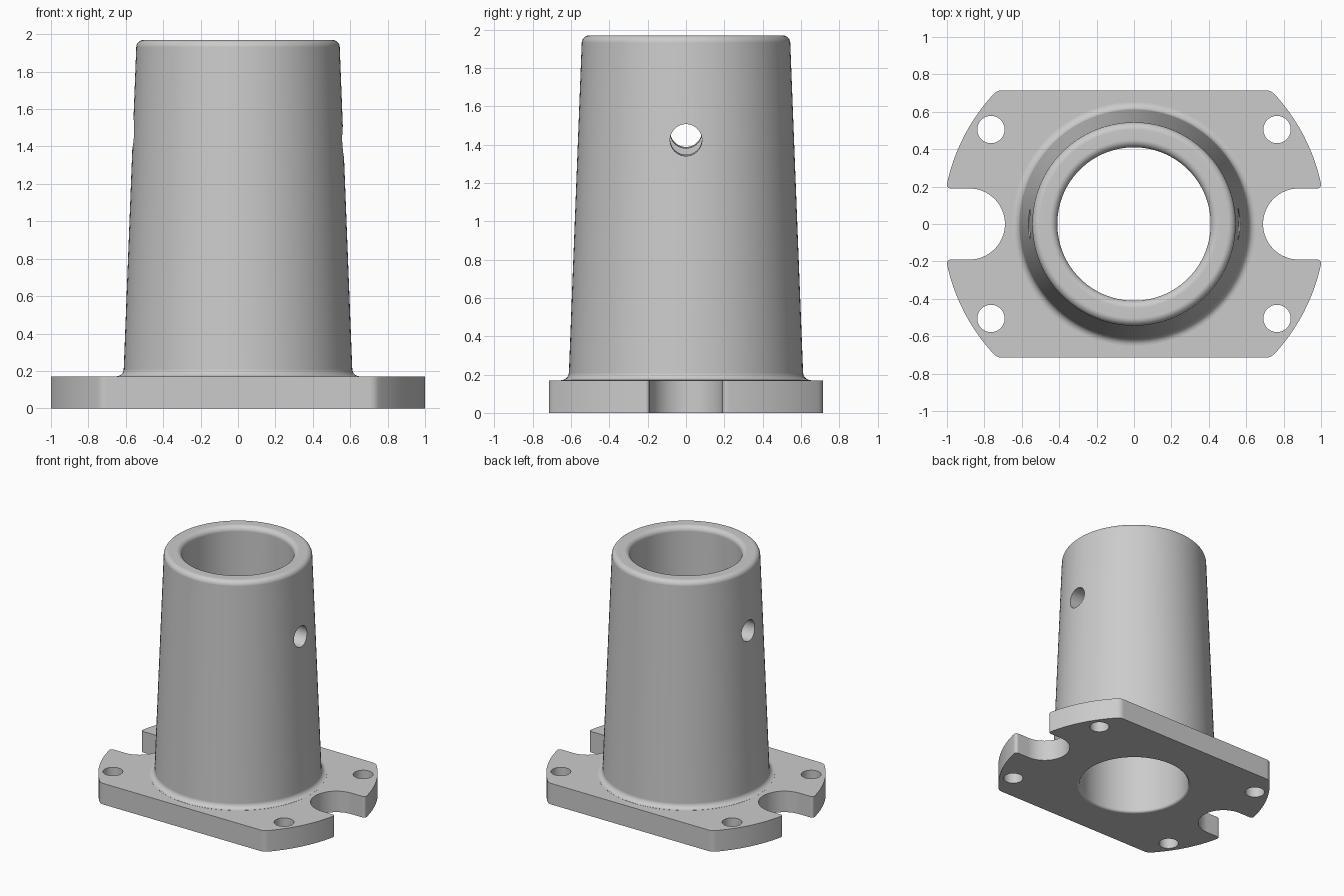
import bpy, bmesh, math
from mathutils import Vector, Matrix

if "Cube" in bpy.data.objects:
    bpy.data.objects.remove(bpy.data.objects["Cube"])

HEIGHT, FLANGE_H, BORE_R = 1.97, 0.17, 0.41
SEGMENTS = 96

grey = bpy.data.materials.new("cast_grey")
grey.use_nodes = True
colour = (0.6, 0.6, 0.6, 1)
grey.diffuse_color = colour
grey.node_tree.nodes["Principled BSDF"].inputs["Base Color"].default_value = colour


def make_object(name, bm):
    bmesh.ops.recalc_face_normals(bm, faces=bm.faces)
    mesh = bpy.data.meshes.new(name)
    bm.to_mesh(mesh)
    bm.free()
    mesh.materials.append(grey)
    obj = bpy.data.objects.new(name, mesh)
    bpy.context.collection.objects.link(obj)
    return obj


def arc(cx, cy, r, start, end, steps):
    """Points along a circular arc, angles in degrees."""
    angles = [math.radians(start + (end - start) * i / steps) for i in range(steps + 1)]
    return [(cx + r * math.cos(a), cy + r * math.sin(a)) for a in angles]


def lathe(name, profile):
    """Revolve an (r, z) profile that starts and ends on the axis."""
    bm = bmesh.new()
    verts = [bm.verts.new((r, 0, z)) for r, z in profile]
    edges = [bm.edges.new(pair) for pair in zip(verts, verts[1:])]
    bmesh.ops.spin(bm, geom=verts + edges, cent=(0, 0, 0), axis=(0, 0, 1),
                   angle=math.tau, steps=SEGMENTS, use_duplicate=False)
    bmesh.ops.remove_doubles(bm, verts=bm.verts, dist=1e-5)
    return make_object(name, bm)


def cylinder(name, radius, depth, matrix):
    bm = bmesh.new()
    bmesh.ops.create_cone(bm, cap_ends=True, segments=48, radius1=radius,
                          radius2=radius, depth=depth, matrix=matrix)
    return make_object(name, bm)


def combine(target, tool, operation):
    mod = target.modifiers.new(operation.lower(), "BOOLEAN")
    mod.object, mod.operation, mod.solver = tool, operation, "EXACT"
    bpy.context.view_layer.objects.active = target
    bpy.ops.object.modifier_apply(modifier=mod.name)
    bpy.data.objects.remove(tool)


def round_corner(before, corner, after, size=0.03, steps=6):
    """Short curve that replaces a sharp outline corner."""
    p, a, b = Vector(corner), Vector(before), Vector(after)
    a = p + (a - p).normalized() * size
    b = p + (b - p).normalized() * size
    ts = [i / steps for i in range(steps + 1)]
    return [tuple(a * (1 - t) ** 2 + p * 2 * t * (1 - t) + b * t * t) for t in ts]


# Flange outline: one quarter from the side slot to the flat edge, then mirrored
DISC_R, HALF_Y, SLOT_X, SLOT_R = 1.023, 0.715, 0.88, 0.19
low = math.degrees(math.asin(SLOT_R / DISC_R))
high = math.degrees(math.asin(HALF_Y / DISC_R))
rim = arc(0, 0, DISC_R, low, high, 12)
quarter = arc(SLOT_X, 0, SLOT_R, 180, 90, 16)
quarter += round_corner(quarter[-1], rim[0], rim[1])
quarter += rim[1:-1]
quarter += round_corner(rim[-2], rim[-1], (0, HALF_Y))
half = quarter + [(-x, y) for x, y in reversed(quarter)]
outline = half + [(x, -y) for x, y in reversed(half[1:-1])]

bm = bmesh.new()
base = bm.faces.new([bm.verts.new((x, y, 0)) for x, y in outline])
top = bmesh.ops.extrude_face_region(bm, geom=[base])
for v in top["geom"]:
    if isinstance(v, bmesh.types.BMVert):
        v.co.z = FLANGE_H
body = make_object("flanged_sleeve", bm)

# Tapered sleeve with a root fillet and a rounded rim
root = arc(0.651, FLANGE_H + 0.041, 0.04, 270, 182, 8)
shoulder = arc(0.504, HEIGHT - 0.04, 0.04, 2, 90, 8)
sleeve = lathe("sleeve", [(0, 0.05), (0.651, 0.05)] + root + shoulder + [(0, HEIGHT)])
combine(body, sleeve, "UNION")

# Bore, flared at both ends
lip, foot = 0.04, 0.02
bore_top = arc(BORE_R + lip, HEIGHT - lip, lip, 180, 90, 8)
bore_foot = arc(BORE_R + foot, foot, foot, 270, 180, 5)
bore = lathe("bore", [(0, -0.1), (bore_foot[0][0], -0.1)] + bore_foot + bore_top
             + [(bore_top[-1][0], HEIGHT + 0.1), (0, HEIGHT + 0.1)])
combine(body, bore, "DIFFERENCE")

# Slightly sloping cross hole through both walls
tilt = Matrix.Rotation(math.radians(90 + 2.4), 4, "Y")
cross = cylinder("cross_hole", 0.083, 2, Matrix.Translation((0, 0, 1.447)) @ tilt)
combine(body, cross, "DIFFERENCE")

# Four bolt holes
for sx in (-1, 1):
    for sy in (-1, 1):
        place = Matrix.Translation((sx * 0.765, sy * 0.505, FLANGE_H / 2))
        combine(body, cylinder("bolt_hole", 0.073, 0.5, place), "DIFFERENCE")

# Smooth curved walls, crisp flat faces
bpy.ops.object.select_all(action="DESELECT")
body.select_set(True)
bpy.context.view_layer.objects.active = body
bpy.ops.object.shade_smooth_by_angle(angle=math.radians(30))
weighted = body.modifiers.new("clean_shading", "WEIGHTED_NORMAL")
weighted.keep_sharp = True
